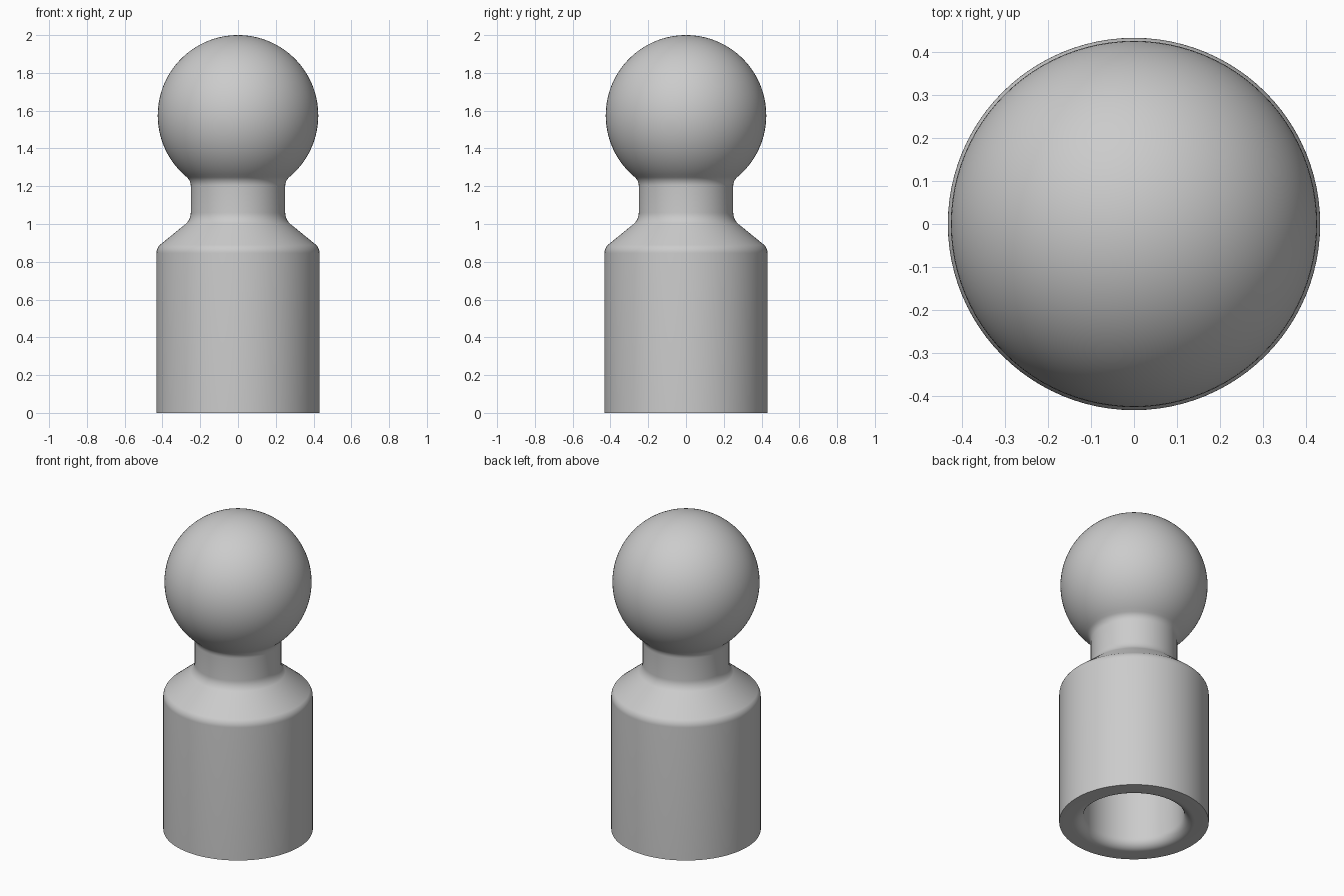
import bpy, bmesh, math

if "Cube" in bpy.data.objects:
    bpy.data.objects.remove(bpy.data.objects["Cube"], do_unlink=True)

SEGMENTS = 96


def arc(cx, cz, radius, start, end, steps):
    """Profile points (r, z) along an arc, angles in degrees."""
    angles = [math.radians(start + (end - start) * i / steps) for i in range(steps + 1)]
    return [(cx + radius * math.cos(a), cz + radius * math.sin(a)) for a in angles]


def lathe(name, profile, material):
    """Revolve a profile of (r, z) points about the z axis."""
    bm = bmesh.new()
    verts = [bm.verts.new((max(r, 0), 0, z)) for r, z in profile]
    edges = [bm.edges.new(pair) for pair in zip(verts, verts[1:])]
    bmesh.ops.spin(bm, geom=verts + edges, cent=(0, 0, 0), axis=(0, 0, 1),
                   angle=math.tau, steps=SEGMENTS, use_duplicate=False)
    bmesh.ops.remove_doubles(bm, verts=bm.verts, dist=0.0001)
    bmesh.ops.recalc_face_normals(bm, faces=bm.faces)
    mesh = bpy.data.meshes.new(name)
    bm.to_mesh(mesh)
    bm.free()
    mesh.materials.append(material)
    obj = bpy.data.objects.new(name, mesh)
    bpy.context.collection.objects.link(obj)
    bpy.ops.object.select_all(action="DESELECT")
    obj.select_set(True)
    bpy.context.view_layer.objects.active = obj
    bpy.ops.object.shade_smooth_by_angle(angle=math.radians(35))
    return obj


grey = bpy.data.materials.new("plain grey")
grey.use_nodes = True
colour = (0.6, 0.6, 0.6, 1)
grey.diffuse_color = colour
grey.node_tree.nodes["Principled BSDF"].inputs["Base Color"].default_value = colour

# Blind socket in the base, with a rounded mouth
profile = [(0, 0.8), (0.29, 0.8)]
profile += arc(0.35, 0.06, 0.06, 180, 270, 8)

# Cylindrical body, rounded into the sloping shoulder
profile += [(0.432, 0)]
profile += arc(0.372, 0.846, 0.06, 0, 45, 6)

# Fillet from the shoulder up into the neck
profile += arc(0.33, 1.06, 0.08, 225, 180, 6)

# Small fillet from the neck into the ball
ball_radius, ball_z, fillet, neck = 0.425, 1.575, 0.06, 0.25
reach = ball_radius + fillet
fillet_z = ball_z - math.sqrt(reach ** 2 - (neck + fillet) ** 2)
tilt = math.degrees(math.atan2(ball_z - fillet_z, neck + fillet))
profile += arc(neck + fillet, fillet_z, fillet, 180, 180 - tilt, 6)

# Ball head
profile += arc(0, ball_z, ball_radius, -tilt, 90, 48)[1:]

lathe("ball_stud", profile, grey)
